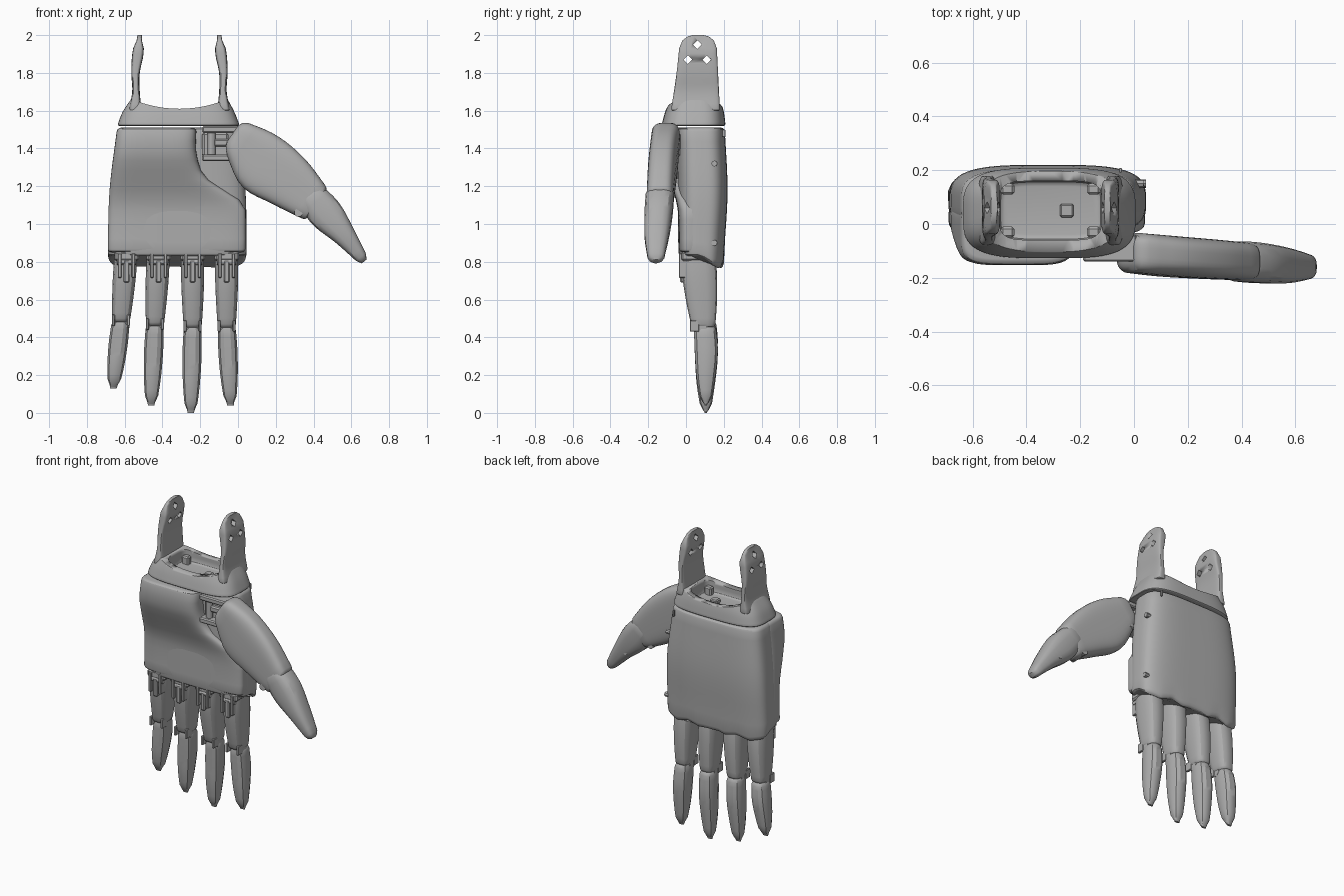
import bpy, bmesh, math
from mathutils import Matrix

if "Cube" in bpy.data.objects:
    bpy.data.objects.remove(bpy.data.objects["Cube"], do_unlink=True)

SHADE = 0.42
grey = bpy.data.materials.new("plain_grey")
grey.use_nodes = True
grey.diffuse_color = (SHADE, SHADE, SHADE, 1)
grey.node_tree.nodes["Principled BSDF"].inputs["Base Color"].default_value = grey.diffuse_color


def finish(name, bm, matrix):
    """Turn a bmesh into a grey object, smooth but with sharp edges kept."""
    bm.transform(matrix)
    bmesh.ops.recalc_face_normals(bm, faces=bm.faces)
    mesh = bpy.data.meshes.new(name)
    bm.to_mesh(mesh)
    bm.free()
    mesh.materials.append(grey)
    obj = bpy.data.objects.new(name, mesh)
    bpy.context.collection.objects.link(obj)
    bpy.ops.object.select_all(action='DESELECT')
    obj.select_set(True)
    bpy.context.view_layer.objects.active = obj
    bpy.ops.object.shade_smooth_by_angle(angle=math.radians(30))
    return obj


def along(values, t):
    """Smooth curve through evenly spaced values, with t from 0 to 1."""
    last = len(values) - 1
    i = min(int(t * last), last - 1)
    f = t * last - i
    b, c = values[i], values[i + 1]
    a = values[i - 1] if i > 0 else 2 * b - c
    d = values[i + 2] if i + 2 <= last else 2 * c - b
    return b + f / 2 * (c - a + f * (2 * a - 5 * b + 4 * c - d + f * (3 * (b - c) + d - a)))


def loft(name, low, high, left, right, front, back, rounding=(0.02, 0.02), power=3.5,
         sides=48, matrix=Matrix.Identity(4), adjust=None):
    """Skin rounded-box sections from low to high; each side follows its own values."""
    bottom, top = rounding
    span = high - low - bottom - top
    heights = [low + bottom * k for k in (0, 0.1, 0.4)]
    heights += [low + bottom + span * k / 12 for k in range(13)]
    heights += [high - top * k for k in (0.4, 0.1, 0)]
    bm = bmesh.new()
    loops = []
    for z in heights:
        t = (z - low) / (high - low)
        x0, x1, y0, y1 = (along(side, t) for side in (left, right, front, back))
        # Quarter-round the ends by drawing the section in
        inset = 0
        for distance, radius in ((z - low, bottom), (high - z, top)):
            if distance < radius:
                inset = radius - math.sqrt(max(0, radius ** 2 - (radius - distance) ** 2))
        half_x, half_y = (x1 - x0) / 2, (y1 - y0) / 2
        half_x -= min(inset, half_x * 0.4)
        half_y -= min(inset, half_y * 0.7)
        loop = []
        for k in range(sides):
            angle = math.tau * (k + 0.5) / sides
            c, s = math.cos(angle), math.sin(angle)
            x = (x0 + x1) / 2 + half_x * math.copysign(abs(c) ** (2 / power), c)
            y = (y0 + y1) / 2 + half_y * math.copysign(abs(s) ** (2 / power), s)
            loop.append(bm.verts.new((x, y, adjust(x, y, z) if adjust else z)))
        loops.append(loop)
    for a, b in zip(loops, loops[1:]):
        for k in range(sides):
            n = (k + 1) % sides
            bm.faces.new((a[k], a[n], b[n], b[k]))
    bm.faces.new(loops[0])
    bm.faces.new(loops[-1])
    return finish(name, bm, matrix)


def box(name, centre, size):
    bm = bmesh.new()
    bmesh.ops.create_cube(bm, size=1)
    bmesh.ops.scale(bm, vec=size, verts=bm.verts)
    bmesh.ops.bevel(bm, geom=bm.edges[:], offset=min(size) / 5, segments=1, affect='EDGES')
    return finish(name, bm, Matrix.Translation(centre))


def pin(name, centre, radius, length, axis='X', sides=12):
    bm = bmesh.new()
    bmesh.ops.create_cone(bm, cap_ends=True, segments=sides,
                          radius1=radius, radius2=radius, depth=length)
    turn = Matrix.Rotation(math.pi / 2, 4, 'Y' if axis == 'X' else 'X')
    if axis == 'Z':
        turn = Matrix.Identity(4)
    return finish(name, bm, Matrix.Translation(centre) @ turn)


def cut(obj, cutter):
    mod = obj.modifiers.new("cut", 'BOOLEAN')
    mod.operation, mod.object, mod.solver = 'DIFFERENCE', cutter, 'EXACT'
    bpy.context.view_layer.objects.active = obj
    bpy.ops.object.modifier_apply(modifier=mod.name)
    bpy.data.objects.remove(cutter, do_unlink=True)


# Fingers as (name, knuckle x, hinge x, tip x, hinge height, tip height)
FINGERS = (("index", -0.06, -0.06, -0.04, 0.45, 0.04),
           ("middle", -0.24, -0.24, -0.25, 0.45, 0),
           ("ring", -0.42, -0.44, -0.46, 0.46, 0.04),
           ("little", -0.59, -0.62, -0.66, 0.48, 0.13))


# Palm body, its lower back edge hanging in a scallop over each finger
def scallop(x, y, z):
    near = min(abs(x - finger[1]) for finger in FINGERS)
    behind = min(1, max(0, (y - 0.08) / 0.06))
    low = min(1, max(0, (0.95 - z) / 0.12))
    return z - behind * low * (0.065 - near / 4)


loft("palm_body", 0.83, 1.51, (-0.69, -0.68, -0.64), (0.045, 0.04, 0), (-0.04, -0.05),
     (0.2, 0.22, 0.205), sides=96, adjust=scallop)

# Front cover: raised at the heel, stepped back beside the thumb
loft("palm_cover", 0.85, 1.51, (-0.69, -0.68, -0.64), (0.04, 0.04, 0.02, -0.17, -0.22, -0.22),
     (-0.04, -0.04, -0.05, -0.1, -0.15, -0.15), (0.09, 0.09), power=4.5, sides=64)

# Screw heads and slot on the palm
for x, z in ((0.02, 1.32), (0.03, 0.9)):
    pin("edge_screw", (x, 0.15, z), 0.016, 0.03, sides=8)
box("back_slot", (-0.05, 0.2, 1.48), (0.01, 0.016, 0.04))

# Wrist cuff, hollowed out and dipped along the rim
MID = -0.31
cuff = loft("wrist_cuff", 1.52, 1.67, (-0.64, -0.61, -0.56), (0.01, -0.02, -0.06),
            (-0.13, -0.11, -0.08), (0.21, 0.2, 0.18), (0.01, 0.01), sides=64)
cut(cuff, loft("cavity", 1.55, 1.8, (-0.5, -0.5), (-0.12, -0.12), (-0.06, -0.06),
               (0.16, 0.16), power=5))
cut(cuff, pin("rim_curve", (MID, 0, 2.26), 0.65, 1, 'Y', 96))
box("cuff_socket", (-0.25, 0.05, 1.56), (0.05, 0.05, 0.03))
for s in (-1, 1):
    for y in (-0.03, 0.13):
        box("cuff_corner_block", (MID + s * 0.16, y, 1.57), (0.05, 0.04, 0.06))

# Two mirrored mounting prongs, each with three square holes
outer, inner = (0.27, 0.25, 0.255, 0.25, 0.23), (0.2, 0.21, 0.21, 0.19, 0.19)
for side, s in (("right", -1), ("left", 1)):
    walls = [[MID + s * v for v in wall] for wall in (outer, inner)]
    prong = loft(side + "_prong", 1.6, 2, min(walls), max(walls), (-0.08, -0.05, -0.03),
                 (0.18, 0.17, 0.16), (0.01, 0.07), power=5, sides=32)
    for y, z in ((0.06, 1.95), (0.01, 1.87), (0.11, 1.87)):
        cut(prong, pin("hole", (MID + s * 0.22, y, z), 0.023, 0.2, sides=4))


def around(start, end, halves):
    """Left and right sides for a limb leaning from start to end."""
    centres = [start + (end - start) * k / (len(halves) - 1) for k in range(len(halves))]
    return [c - h for c, h in zip(centres, halves)], [c + h for c, h in zip(centres, halves)]


# Fingers: near segment, tip segment, knuckle fork and hinge
for label, x_top, x_mid, x_tip, hinge, tip in FINGERS:
    name = label + "_finger_"
    loft(name + "near_segment", hinge, 0.87, *around(x_mid, x_top, (0.048, 0.057, 0.062, 0.06)),
         (0.03, 0, -0.02, -0.015), (0.155, 0.165, 0.165, 0.15), power=3, sides=16)
    loft(name + "tip_segment", tip, hinge + 0.015,
         *around(x_tip, x_mid, (0.03, 0.046, 0.052, 0.048)),
         (0.08, 0.055, 0.045, 0.04), (0.13, 0.155, 0.17, 0.16), (0.05, 0.03), 2.6, 12)
    for s in (-1, 1):
        box(name + "knuckle_fork", (x_top + s * 0.036, -0.012, 0.78), (0.018, 0.05, 0.13))
        box(name + "hinge_lug", (x_mid + s * 0.04, 0.045, hinge + 0.01), (0.016, 0.05, 0.06))
    box(name + "knuckle_link", (x_top, -0.016, 0.75), (0.03, 0.03, 0.12))
    pin(name + "knuckle_pin", (x_top, -0.012, 0.8), 0.018, 0.1)
    pin(name + "hinge_pin", (x_mid, 0.08, hinge), 0.03, 0.09)
    box(name + "knuckle_mount", (x_top, 0.05, 0.83), (0.13, 0.15, 0.05))


# Thumb: two segments laid along their own tilted axes
def tilted(x, z, degrees):
    return Matrix.Translation((x, 0, z)) @ Matrix.Rotation(math.radians(degrees), 4, 'Y')


loft("thumb_near_segment", -0.5, 0.08, (-0.09, -0.12, -0.135, -0.02), (0.115, 0.175, 0.19, 0.15),
     (-0.21, -0.2, -0.18), (-0.07, -0.05, -0.03), (0.02, 0.04),
     sides=40, matrix=tilted(0, 1.38, -55))
loft("thumb_tip_segment", -0.4, 0.1, (0, -0.03, -0.07, -0.05), (0.055, 0.09, 0.115, 0.09),
     (-0.2, -0.22, -0.22, -0.21), (-0.12, -0.09, -0.07, -0.06), (0.03, 0.06), 3, 16,
     tilted(0.4, 1.1, -38))
pin("thumb_hinge_pin", (0.32, -0.14, 1.06), 0.022, 0.12, 'Y')
pin("thumb_side_screw", (0.51, -0.15, 0.96), 0.016, 0.13, 'Y', 8)

# Thumb mount: stacked brackets around a pivot
for z in (1.35, 1.5):
    box("thumb_bracket", (-0.09, -0.09, z), (0.2, 0.1, 0.035))
box("thumb_mount_block", (-0.12, -0.06, 1.42), (0.14, 0.06, 0.13))
box("thumb_link", (-0.06, -0.09, 1.43), (0.14, 0.05, 0.04))
pin("thumb_pivot", (-0.14, -0.1, 1.42), 0.022, 0.17, 'Z')
